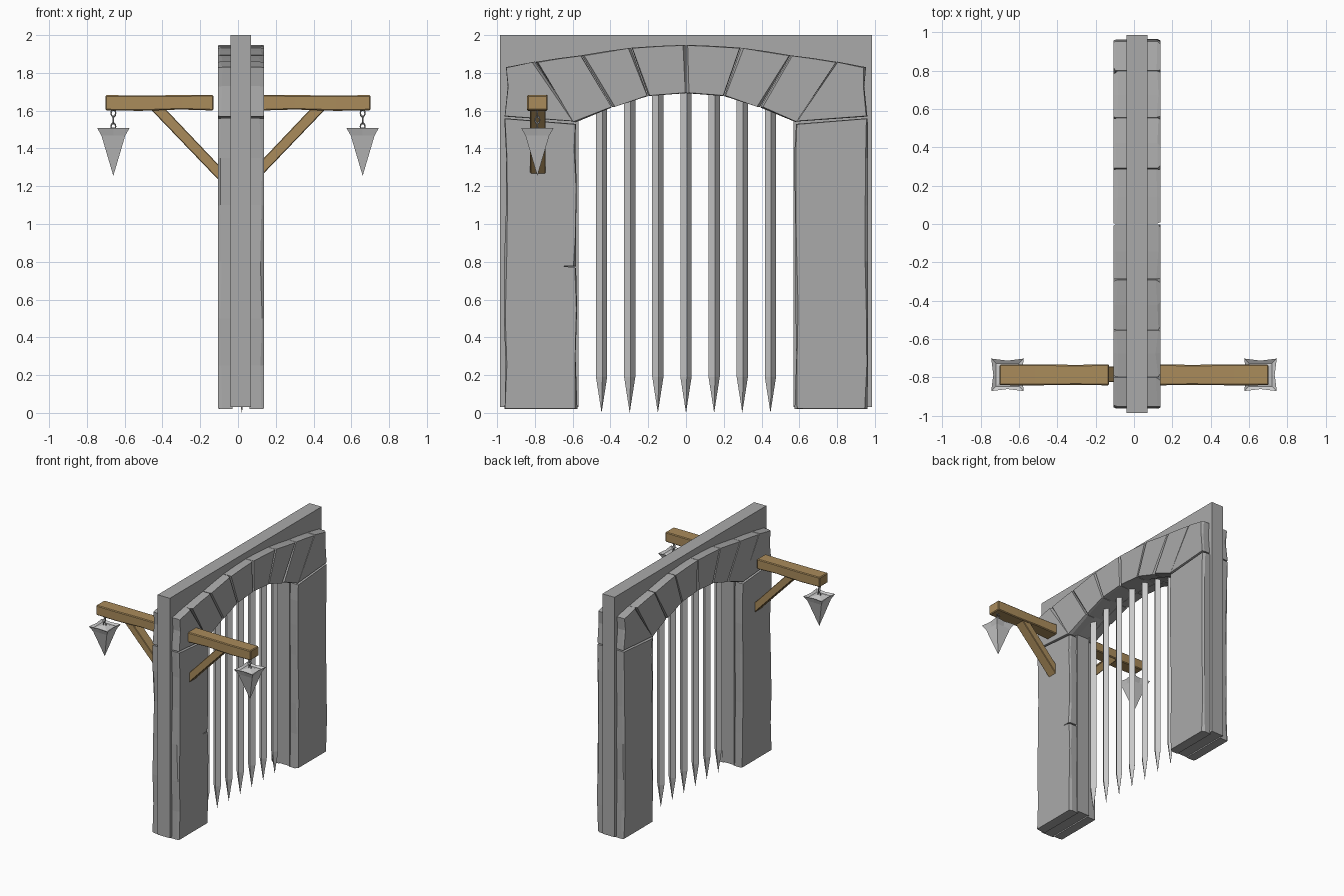
import bpy, bmesh, math, random
from mathutils import Vector, Matrix

if "Cube" in bpy.data.objects:
    bpy.data.objects.remove(bpy.data.objects["Cube"])

random.seed(4)


def material(name, rgb):
    m = bpy.data.materials.new(name)
    m.diffuse_color = (*rgb, 1)
    m.use_nodes = True
    m.node_tree.nodes["Principled BSDF"].inputs["Base Color"].default_value = m.diffuse_color
    return m


wood = material("wood", (0.40, 0.26, 0.105))
dark_stone = material("dark_stone", (0.40, 0.40, 0.40))


def loft(name, rings, mat=None, bevel=0):
    """Join equal-length point rings into a closed, flat-shaded solid."""
    bm = bmesh.new()
    vs = [[bm.verts.new(p) for p in r] for r in rings]
    n = len(rings[0])
    for a, b in zip(vs, vs[1:]):
        for i in range(n):
            j = (i + 1) % n
            bm.faces.new((a[i], a[j], b[j], b[i]))
    bm.faces.new(vs[0][::-1])
    bm.faces.new(vs[-1])
    bmesh.ops.remove_doubles(bm, verts=bm.verts, dist=1e-5)
    bmesh.ops.recalc_face_normals(bm, faces=bm.faces)
    me = bpy.data.meshes.new(name)
    bm.to_mesh(me)
    bm.free()
    ob = bpy.data.objects.new(name, me)
    bpy.context.collection.objects.link(ob)
    if mat:
        me.materials.append(mat)
    if bevel:
        m = ob.modifiers.new("bevel", "BEVEL")
        m.width, m.segments = bevel, 1
    return ob


def stone(name, pts, side):
    """Stone facing one side of the wall, with an unevenly chipped front rim."""
    back, rim, face = (0.06, 0.12, 0.137) if side > 0 else (-0.03, -0.09, -0.106)
    cy = sum(p[0] for p in pts) / len(pts)
    cz = sum(p[1] for p in pts) / len(pts)

    def chip(p):
        d = random.choice((0.002, 0.004, 0.007, 0.014))
        return (face, p[0] - math.copysign(d, p[0] - cy), p[1] - math.copysign(0.003, p[1] - cz))

    loft(name, [[(back, *p) for p in pts],
                [(rim + random.uniform(-.008, .008), *p) for p in pts],
                [chip(p) for p in pts]], dark_stone)


# wall slab with arched opening
half = [(0.568, 0.03), (0.568, 1.545), (0.39, 1.625), (0.2, 1.68), (0, 1.695)]
arch = half + [(-y, z) for y, z in half[-2::-1]]
outline = arch + [(-0.985, 0.03), (-0.985, 2.0), (0.985, 2.0), (0.985, 0.03)]
loft("wall_slab", [[(x, *p) for p in outline] for x in (-0.04, 0.07)], dark_stone)

# arch stones and pillars on both faces of the wall
inner = [(0, 1.69), (0.2, 1.675), (0.39, 1.615), (0.583, 1.535)]
outer = [(0, 1.95), (0.29, 1.935), (0.555, 1.895), (0.8, 1.86)]
blocks = [[inner[i], inner[i + 1], outer[i + 1],
           ((outer[i][0] + outer[i + 1][0]) / 2, (outer[i][1] + outer[i + 1][1]) / 2 + 0.002),
           outer[i]] for i in range(3)]
blocks.append([(0.583, 1.54), (0.8, 1.862), (0.955, 1.832), (0.945, 1.73), (0.962, 1.567)])
for side in (-1, 1):
    for m in (-1, 1):
        for b in blocks:
            c = Vector((sum(p[0] for p in b), sum(p[1] for p in b))) / len(b)
            pts = [c + (Vector(p) - c) * 0.985 for p in b]
            stone("arch_stone", [(m * p.x, p.y) for p in pts], side)
        jit = lambda y: y + random.uniform(-0.007, 0.007)
        inside = [(jit(0.582), z) for z in (0.3, 0.55)]
        if m < 0 and side > 0:  # crack in the lantern pillar
            inside += [(0.582, 0.766), (0.645, 0.775), (0.582, 0.776)]
        inside += [(jit(0.582), z) for z in (0.95, 1.2, 1.4)]
        outside = [(jit(0.958), z) for z in (1.35, 1.1, 0.8, 0.5, 0.25)]
        pts = [(0.575, 0.02)] + inside + [(0.583, 1.53)] + [(0.962, 1.56)] + outside + [(0.96, 0.02)]
        stone("pillar_stone", [(m * y, z) for y, z in pts], side)

# portcullis bars with pointed ends
for i in range(-3, 4):
    rings = []
    for z, r in ((0, 0), (0.19, 0.03), (1.75, 0.03)):
        rings.append([(0.02 + r * math.cos(a), i * 0.149 + r * math.sin(a), z)
                      for a in (math.radians(8 + 90 * k) for k in range(4))])
    loft("portcullis_bar", rings)


def square(x, y, z, h, mid=None):
    """Square ring with edge midpoints; a smaller mid gives pointed corners."""
    m = h if mid is None else mid
    return [(x + a * (h if a and b else m), y + b * (h if a and b else m), z)
            for a, b in ((1, 1), (0, 1), (-1, 1), (-1, 0), (-1, -1), (0, -1), (1, -1), (1, 0))]


# bracket, chain and lantern on each side
Y = -0.787
for s in (-1, 1):
    beam = []
    for x, g, dz in ((0.13, 0, 0), (0.3, -0.003, 0.002), (0.52, 0, -0.002), (0.702, -0.001, 0)):
        beam.append([(s * x, Y + a * (0.055 + g), 1.642 + dz + b * (0.041 + g))
                     for a, b in ((1, 1), (-1, 1), (-1, -1), (1, -1))])
    loft("bracket_beam", beam, wood, 0.006)
    brace = [(0.385, 1.61), (0.465, 1.61), (0.1, 1.23), (0.1, 1.31)]
    loft("bracket_brace", [[(s * x, y, z) for x, z in brace] for y in (Y - 0.038, Y + 0.044)], wood, 0.004)

    X = s * 0.66
    for k in range(3):
        bpy.ops.mesh.primitive_torus_add(major_segments=10, minor_segments=5,
                                         major_radius=0.012, minor_radius=0.004)
        link = bpy.context.object
        link.name = "chain_link"
        link.data.materials.append(dark_stone)
        link.data.transform(Matrix.Translation((X, Y, 1.587 - 0.036 * k))
                            @ Matrix.Rotation(math.pi / 2 * k, 4, 'Z')
                            @ Matrix.Diagonal((1, 1, 1.5, 1))
                            @ Matrix.Rotation(math.pi / 2, 4, 'X'))
    loft("lantern", [square(X, Y, 1.255, 0), square(X, Y, 1.468, 0.063),
                     square(X, Y, 1.507, 0.085, 0.074), square(X, Y, 1.495, 0.06),
                     square(X, Y, 1.51, 0.008)])
